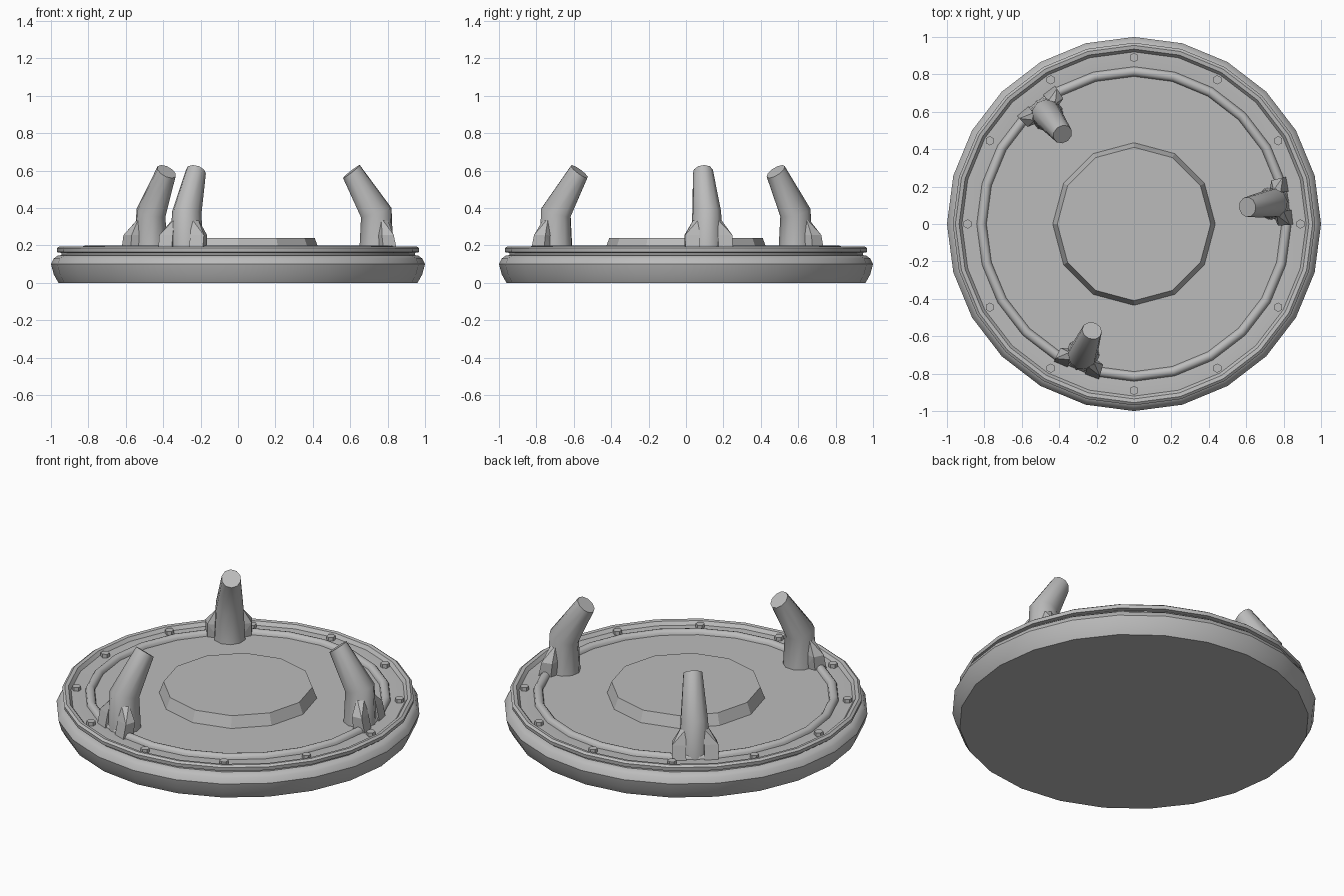
import bpy, bmesh, math
from mathutils import Matrix, Vector

if "Cube" in bpy.data.objects:
    bpy.data.objects.remove(bpy.data.objects["Cube"])

grey = bpy.data.materials.new("stone grey")
grey.use_nodes = True
grey.diffuse_color = (0.5, 0.5, 0.5, 1)
grey.node_tree.nodes["Principled BSDF"].inputs["Base Color"].default_value = (0.5, 0.5, 0.5, 1)


def finish(bm, name, smooth=None):
    bmesh.ops.recalc_face_normals(bm, faces=bm.faces)
    mesh = bpy.data.meshes.new(name)
    bm.to_mesh(mesh)
    bm.free()
    mesh.materials.append(grey)
    obj = bpy.data.objects.new(name, mesh)
    bpy.context.collection.objects.link(obj)
    if smooth:
        bpy.ops.object.select_all(action='DESELECT')
        obj.select_set(True)
        bpy.context.view_layer.objects.active = obj
        bpy.ops.object.shade_smooth_by_angle(angle=math.radians(smooth))
    return obj


def loft(bm, rings, caps=True):
    """Skin a list of equally sized point rings."""
    loops = [[bm.verts.new(p) for p in ring] for ring in rings]
    for a, b in zip(loops, loops[1:]):
        for i in range(len(a)):
            j = (i + 1) % len(a)
            bm.faces.new((a[i], a[j], b[j], b[i]))
    if caps:
        bm.faces.new(loops[0])
        bm.faces.new(loops[-1])


def circle(r, z, sides):
    return [(r * math.cos(math.tau * i / sides), r * math.sin(math.tau * i / sides), z)
            for i in range(sides)]


def lathe(name, profile, sides, smooth=None):
    bm = bmesh.new()
    loft(bm, [circle(r, z, sides) for r, z in profile])
    return finish(bm, name, smooth)


# Round base with bulging side, groove and raised rim
lathe("base", [(0.96, 0), (0.985, 0.045), (1, 0.1), (0.985, 0.13), (0.965, 0.145),
               (0.945, 0.148), (0.945, 0.16), (0.967, 0.164), (0.969, 0.185),
               (0.955, 0.195), (0.935, 0.192), (0.92, 0.172), (0.84, 0.172),
               (0.79, 0.165)], 24, 40)

# Rounded inner ring
lathe("inner_ring", [(0.815 + 0.026 * math.cos(a), 0.174 + 0.026 * math.sin(a))
                     for a in [math.pi * k / 6 for k in range(7)]], 24, 40)

# Twelve-sided centre platform
lathe("centre_platform", [(0.44, 0.16), (0.41, 0.24)], 12)

# Ring of hexagonal bolts
for k in range(12):
    bm = bmesh.new()
    bmesh.ops.create_cone(bm, cap_ends=True, segments=6, radius1=0.025, radius2=0.025,
                          depth=0.04)
    angle = math.tau * k / 12
    bm.transform(Matrix.Translation((0.89 * math.cos(angle), 0.89 * math.sin(angle), 0.174)))
    finish(bm, f"bolt_{k + 1}")


def claw_ring(inner, outer, half_width, sides=10):
    """Tilted oval between an inner and an outer (radius, height) point."""
    a, b = Vector((inner[0], 0, inner[1])), Vector((outer[0], 0, outer[1]))
    mid, half = (a + b) / 2, (b - a) / 2
    side = Vector((0, half_width, 0))
    return [mid + half * math.cos(math.tau * i / sides) + side * math.sin(math.tau * i / sides)
            for i in range(sides)]


# Three bent claws, each with two wedge fins
for k in range(3):
    turn = Matrix.Rotation(math.radians(8.5 + 120 * k), 4, 'Z')
    bm = bmesh.new()
    loft(bm, [claw_ring((0.655, 0.15), (0.84, 0.15), 0.09),
              claw_ring((0.665, 0.35), (0.83, 0.4), 0.078),
              claw_ring((0.568, 0.56), (0.658, 0.63), 0.054)])
    bm.transform(turn)
    finish(bm, f"claw_{k + 1}", 40)
    for s, label in ((1, "a"), (-1, "b")):
        bm = bmesh.new()
        points = [(0.765, 0.07 * s, 0.345), (0.8, 0.05 * s, 0.34)]
        for z in (0.16, 0.255):
            lean = 0.02 if z > 0.2 else 0
            points += [(0.77 - lean / 2, 0.122 * s, z), (0.843 - lean, 0.128 * s, z),
                       (0.74, 0.05 * s, z), (0.845 - lean, 0.05 * s, z)]
        for p in points:
            bm.verts.new(p)
        bmesh.ops.convex_hull(bm, input=bm.verts)
        bmesh.ops.dissolve_limit(bm, angle_limit=0.02, verts=bm.verts, edges=bm.edges)
        bm.transform(turn)
        finish(bm, f"claw_{k + 1}_fin_{label}")
